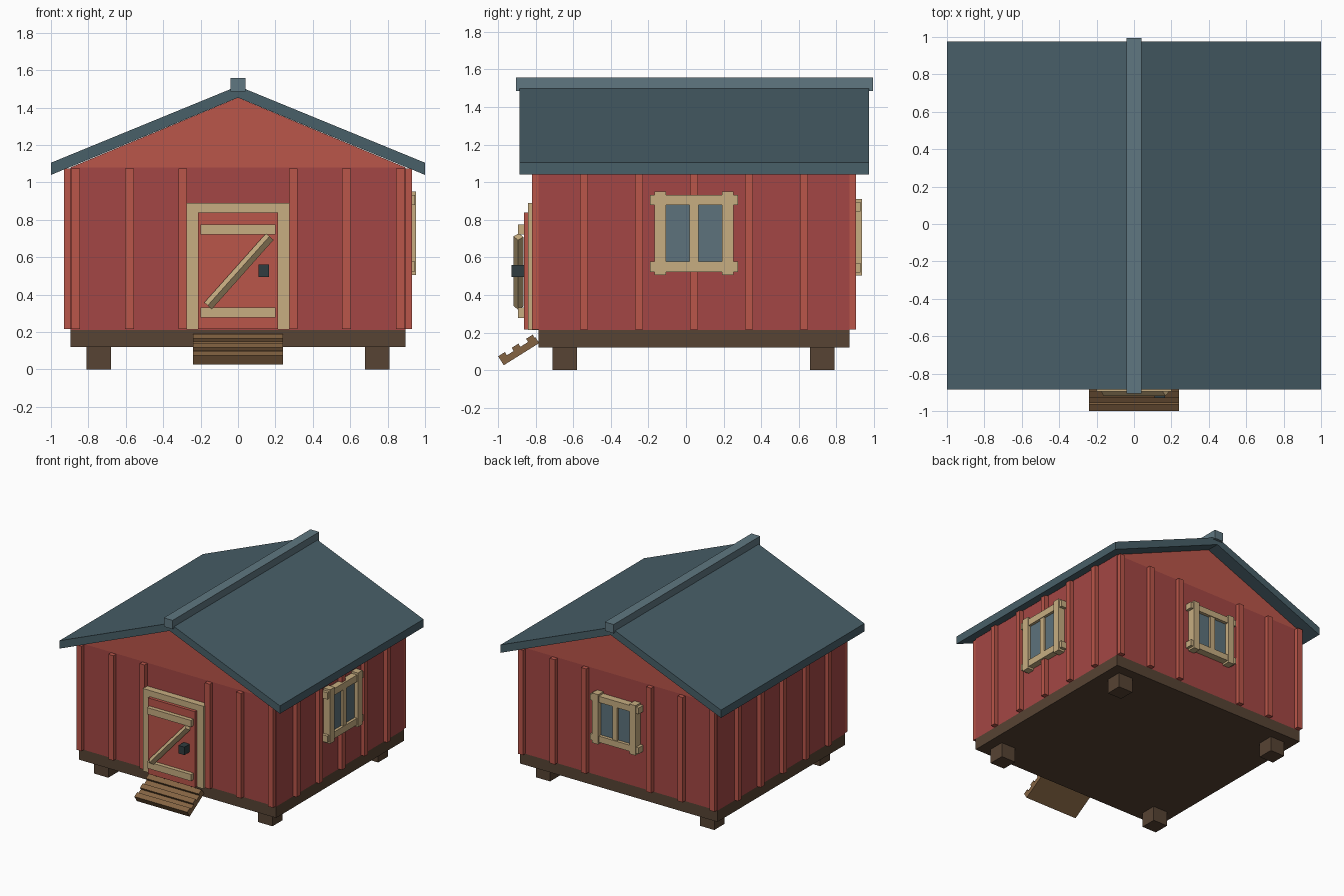
import bpy
from math import radians, atan2, hypot
from mathutils import Matrix, Vector

if "Cube" in bpy.data.objects:
    bpy.data.objects.remove(bpy.data.objects["Cube"])


def material(name, r, g, b):
    m = bpy.data.materials.new(name)
    m.diffuse_color = (r, g, b, 1)
    m.use_nodes = True
    m.node_tree.nodes["Principled BSDF"].inputs["Base Color"].default_value = m.diffuse_color
    return m


WALL = material("wall red", 0.37, 0.062, 0.058)
TRIM = material("batten red", 0.49, 0.092, 0.068)
ROOF = material("roof slate", 0.065, 0.115, 0.14)
RIDGE = material("ridge slate", 0.115, 0.185, 0.22)
DARK = material("dark timber", 0.095, 0.056, 0.033)
CREAM = material("cream trim", 0.57, 0.42, 0.22)
STEP = material("step timber", 0.23, 0.125, 0.055)
GLASS = material("glass", 0.11, 0.17, 0.2)
IRON = material("iron", 0.03, 0.045, 0.05)


def mesh(name, verts, faces, mat, matrix=Matrix()):
    me = bpy.data.meshes.new(name)
    me.from_pydata([matrix @ Vector(v) for v in verts], [], faces)
    me.materials.append(mat)
    ob = bpy.data.objects.new(name, me)
    bpy.context.collection.objects.link(ob)
    return ob


def box(name, x, y, z, mat, matrix=Matrix()):
    """Box from (min, max) ranges, optionally transformed."""
    verts = [(a, b, c) for a in x for b in y for c in z]
    faces = [(0, 1, 3, 2), (4, 6, 7, 5), (0, 4, 5, 1),
             (2, 3, 7, 6), (0, 2, 6, 4), (1, 5, 7, 3)]
    return mesh(name, verts, faces, mat, matrix)


def prism(name, profile, y0, y1, mat):
    """Extrude an (x, z) profile, counter-clockwise from the front, along y."""
    n = len(profile)
    verts = [(x, y, z) for y in (y0, y1) for x, z in profile]
    faces = [tuple(range(n)), tuple(range(2 * n - 1, n - 1, -1))]
    faces += [(i, i + n, (i + 1) % n + n, (i + 1) % n) for i in range(n)]
    return mesh(name, verts, faces, mat)


FRONT, BACK, SIDE, MID = -0.785, 0.87, 0.895, 0.0425
TOP = 1.08

# Feet and floor
for sx in (-1, 1):
    for y in (-0.645, 0.725):
        x = sx * 0.745
        box("foot", (x - 0.065, x + 0.065), (y - 0.065, y + 0.065), (0, 0.125), DARK)
box("floor_frame", (-SIDE, SIDE), (FRONT, BACK), (0.12, 0.212), DARK)

# Walls and gable
box("walls", (-SIDE, SIDE), (FRONT, BACK), (0.212, TOP), WALL)
prism("gable", [(-SIDE, TOP), (SIDE, TOP), (0, 1.453)], FRONT, BACK, TRIM)

# Vertical battens on all four walls
for sx in (-1, 1):
    for x in (0.295, 0.58, 0.869):
        x *= sx
        for y in ((FRONT - 0.035, FRONT), (BACK, BACK + 0.035)):
            box("wall_batten", (x - 0.023, x + 0.023), y, (0.215, 1.075), TRIM)
    for i in range(-2, 3):
        y = MID + i * 0.293
        xs = sorted((sx * SIDE, sx * (SIDE + 0.035)))
        box("side_batten", xs, (y - 0.022, y + 0.022), (0.215, 1.075), TRIM)

# Roof and ridge cap
prism("roof", [(-1, 1.04), (0, 1.453), (1, 1.04), (1, 1.105), (0, 1.515), (-1, 1.105)],
      -0.885, 0.975, ROOF)
box("ridge_cap", (-0.04, 0.04), (-0.905, 0.995), (1.485, 1.557), RIDGE)

# Door frame and door
for sx in (-1, 1):
    box("door_jamb", sorted((sx * 0.215, sx * 0.275)), (-0.84, FRONT), (0.213, 0.84), CREAM)
box("door_lintel", (-0.275, 0.275), (-0.84, FRONT), (0.84, 0.89), CREAM)
box("door", (-0.213, 0.213), (-0.862, FRONT), (0.215, 0.838), TRIM)
for z in (0.305, 0.748):
    box("door_rail", (-0.2, 0.2), (-0.895, -0.86), (z - 0.027, z + 0.027), CREAM)
tilt = atan2(0.37, 0.33)
half = hypot(0.37, 0.33) / 2
brace = (Matrix.Translation((0.005, -0.892, 0.525)) @ Matrix.Rotation(-tilt, 4, 'Y')
         @ Matrix.Rotation(radians(40), 4, 'X'))
box("door_brace", (-half, half), (-0.019, 0.019), (-0.019, 0.019), CREAM, brace)
box("door_handle", (0.11, 0.165), (-0.93, -0.86), (0.495, 0.56), IRON)


def window(place):
    """Window in a local frame: x across, -y outward, centre at the origin."""
    box("window_glass", (-0.155, 0.155), (-0.028, 0), (-0.16, 0.16), GLASS, place)
    for s in (-1, 1):
        box("window_stile", sorted((s * 0.15, s * 0.21)), (-0.057, 0), (-0.222, 0.222), CREAM, place)
        box("window_rail", (-0.235, 0.235), (-0.05, 0), sorted((s * 0.15, s * 0.205)), CREAM, place)
    box("window_mullion", (-0.023, 0.023), (-0.045, 0), (-0.155, 0.155), CREAM, place)


# Windows on the right and back walls
window(Matrix.Translation((SIDE, MID, 0.728)) @ Matrix.Rotation(radians(90), 4, 'Z'))
window(Matrix.Translation((0, BACK, 0.707)) @ Matrix.Rotation(radians(180), 4, 'Z')
       @ Matrix.Diagonal((0.94, 1.17, 0.92, 1)))

# Sloping entrance ramp with three treads
ramp = Matrix.Translation((0, -0.97, 0.026)) @ Matrix.Rotation(radians(32), 4, 'X')
box("ramp_board", (-0.24, 0.24), (0, 0.222), (0, 0.036), STEP, ramp)
for y in (0.0, 0.085, 0.175):
    box("ramp_tread", (-0.24, 0.24), (y, y + 0.042), (0.034, 0.056), STEP, ramp)
